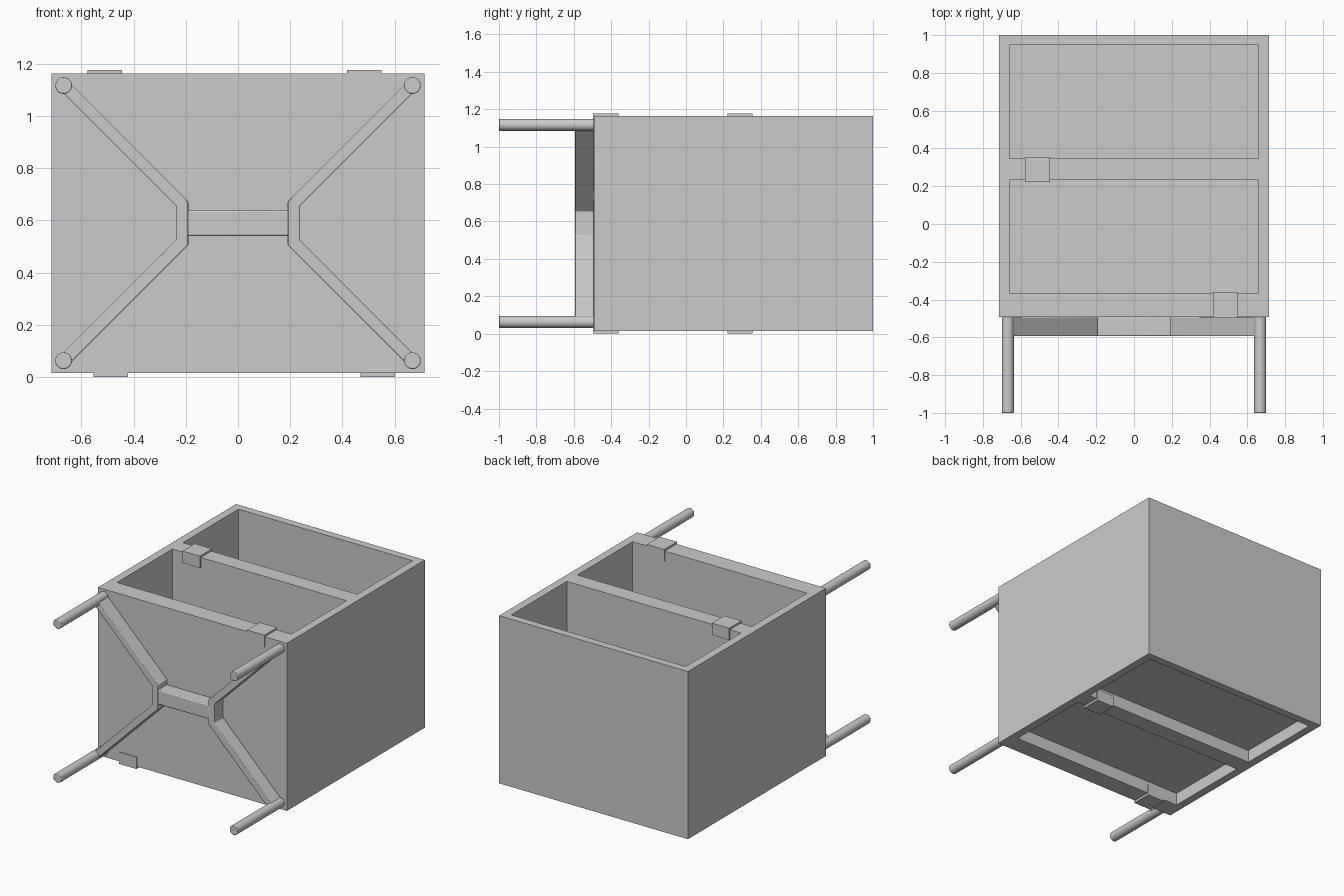
import bpy, bmesh
from mathutils import Vector

if "Cube" in bpy.data.objects:
    bpy.data.objects.remove(bpy.data.objects["Cube"])


def box(name, lo, hi, bevel=0.0):
    """Axis-aligned box from two corners."""
    lo, hi = Vector(lo), Vector(hi)
    bm = bmesh.new()
    bmesh.ops.create_cube(bm, size=1)
    for v in bm.verts:
        v.co = Vector((v.co[i] * (hi[i] - lo[i]) + (lo[i] + hi[i]) / 2 for i in range(3)))
    return finish(name, bm, bevel)


def finish(name, bm, bevel=0.0):
    bmesh.ops.recalc_face_normals(bm, faces=bm.faces[:])
    me = bpy.data.meshes.new(name)
    bm.to_mesh(me)
    bm.free()
    ob = bpy.data.objects.new(name, me)
    bpy.context.collection.objects.link(ob)
    if bevel:
        m = ob.modifiers.new("bevel", 'BEVEL')
        m.width = bevel
        m.segments = 2
    return ob


def smooth(ob):
    bpy.ops.object.select_all(action='DESELECT')
    ob.select_set(True)
    bpy.context.view_layer.objects.active = ob
    bpy.ops.object.shade_smooth_by_angle()


FRONT = -0.493
MID = 0.59          # height of the leg frame centre

# Cabinet body with two compartments, open above and shallowly recessed below
body = box("cabinet_body", (-0.715, FRONT, 0.015), (0.715, 1.0, 1.163))
for y0, y1 in ((-0.366, 0.232), (0.347, 0.947)):
    for z0, z1 in ((0.13, 1.4), (-0.2, 0.10)):
        cutter = box("compartment_cutter", (-0.66, y0, z0), (0.66, y1, z1))
        cutter.hide_render = True
        cutter.hide_viewport = False
        cutter.display_type = 'WIRE'
        m = body.modifiers.new("compartment", 'BOOLEAN')
        m.operation = 'DIFFERENCE'
        m.solver = 'EXACT'
        m.object = cutter
bpy.context.view_layer.objects.active = body
for m in body.modifiers[:]:
    bpy.ops.object.modifier_apply(modifier=m.name)
for ob in [o for o in bpy.data.objects if o.name.startswith("compartment_cutter")]:
    bpy.data.objects.remove(ob, do_unlink=True)

# Clips folded over the front wall and the divider, above and below
Y_FRONT, Y_DIVIDER = (-0.498, -0.361), (0.222, 0.355)
for name, x, (y0, y1), z in (("top_front_clip", 0.483, Y_FRONT, 1.095),
                             ("top_divider_clip", -0.51, Y_DIVIDER, 1.095),
                             ("bottom_front_clip", -0.487, Y_FRONT, 0.0),
                             ("bottom_divider_clip", 0.535, Y_DIVIDER, 0.0)):
    box(name, (x - 0.066, y0, z), (x + 0.066, y1, z + 0.081))

# Four round legs
for sx in (-1, 1):
    for sz in (-1, 1):
        bm = bmesh.new()
        bmesh.ops.create_cone(bm, cap_ends=True, segments=32, radius1=0.032,
                              radius2=0.032, depth=1.0 + FRONT)
        for v in bm.verts:
            v.co = Vector((v.co.x + sx * 0.668, v.co.z + (FRONT - 1) / 2,
                           v.co.y + MID + sz * 0.527))
        leg = finish("leg", bm)
        m = leg.modifiers.new("bevel", 'BEVEL')
        m.width = 0.004
        m.segments = 2
        m.limit_method = 'ANGLE'
        smooth(leg)

# Bent struts joining each pair of legs (outline in x, z, extruded in y)
half = [(0.19, 0.083), (0.645, 0.538), (0.677, 0.506), (0.235, 0.064)]
outline = half + [(x, -z) for x, z in reversed(half)]
for sx in (-1, 1):
    bm = bmesh.new()
    front = [bm.verts.new((sx * x, -0.594, MID + z)) for x, z in outline]
    back = [bm.verts.new((sx * x, FRONT, MID + z)) for x, z in outline]
    n = len(outline)
    bm.faces.new(front)
    bm.faces.new(back[::-1])
    for i in range(n):
        j = (i + 1) % n
        bm.faces.new((front[i], back[i], back[j], front[j]))
    smooth(finish("leg_strut", bm, 0.004))

# Cross bar between the struts
smooth(box("cross_bar", (-0.195, -0.594, MID - 0.049), (0.195, FRONT, MID + 0.049), 0.006))
